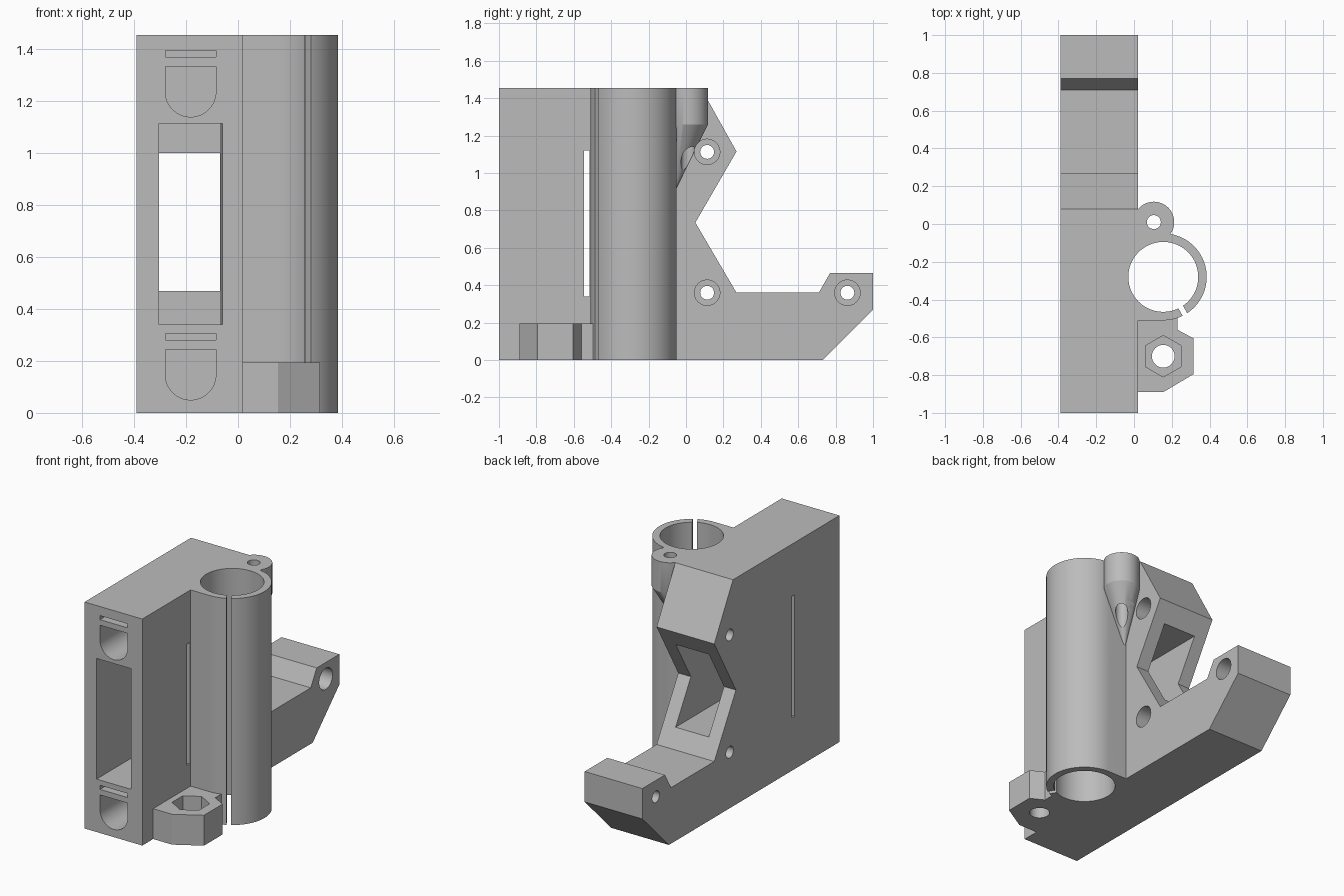
import bpy, bmesh
from math import sin, cos, pi, radians

cube = bpy.data.objects.get("Cube")
if cube:
    bpy.data.objects.remove(cube, do_unlink=True)

grey = bpy.data.materials.new("plain_grey")
grey.use_nodes = True
grey.diffuse_color = (0.5, 0.5, 0.5, 1)
grey.node_tree.nodes["Principled BSDF"].inputs["Base Color"].default_value = (0.5, 0.5, 0.5, 1)

W0, W1, H = -0.39, 0.02, 1.455     # body sides and height
TX, TY = 0.155, -0.28              # tower centre
BX, BY = 0.105, 0.01               # screw boss centre
NX, NY = 0.155, -0.70              # nut trap centre


def circle(cx, cy, r, n=64, start=0.0, sweep=2 * pi):
    steps = n if sweep > 6 else n - 1
    return [(cx + r * cos(start + sweep * i / steps),
             cy + r * sin(start + sweep * i / steps)) for i in range(n)]


def rect(a0, a1, b0, b1):
    return [(a0, b0), (a1, b0), (a1, b1), (a0, b1)]


def prism(name, outline, axis, lo, hi, apex=None):
    """Extrude an outline along an axis; the low end may close to an apex."""
    place = {"X": lambda a, b, t: (t, a, b),
             "Y": lambda a, b, t: (a, t, b),
             "Z": lambda a, b, t: (a, b, t)}[axis]
    bm = bmesh.new()
    low = [bm.verts.new(place(a, b, lo)) for a, b in outline]
    high = [bm.verts.new(place(a, b, hi)) for a, b in outline]
    tip = bm.verts.new(apex) if apex else None
    bm.faces.new(high)
    if not tip:
        bm.faces.new(low)
    for i in range(len(low)):
        j = (i + 1) % len(low)
        bm.faces.new((low[i], low[j], high[j], high[i]))
        if tip:
            bm.faces.new((low[j], low[i], tip))
    bmesh.ops.recalc_face_normals(bm, faces=bm.faces[:])
    mesh = bpy.data.meshes.new(name)
    bm.to_mesh(mesh)
    bm.free()
    mesh.materials.append(grey)
    ob = bpy.data.objects.new(name, mesh)
    bpy.context.collection.objects.link(ob)
    return ob


def combine(base, other, operation):
    mod = base.modifiers.new(other.name, 'BOOLEAN')
    mod.operation, mod.solver, mod.object = operation, 'EXACT', other
    bpy.context.view_layer.objects.active = base
    bpy.ops.object.modifier_apply(modifier=mod.name)
    bpy.data.objects.remove(other, do_unlink=True)


# Main body with notched back and foot arm
bracket = prism("carriage_bracket", [
    (-1, 0), (0.73, 0), (1, 0.27), (1, 0.465), (0.77, 0.465), (0.71, 0.36),
    (0.27, 0.36), (0.05, 0.735), (0.27, 1.115), (0.08, H), (-1, H)], "X", W0, W1)

# Solid parts joined to the body
solids = [
    prism("tower", circle(TX, TY, 0.23, 96), "Z", 0, H),
    prism("tower_web", rect(-0.1, TX, TY - 0.23, TY + 0.23), "Z", 0, H),
    prism("screw_boss", circle(BX, BY, 0.108), "Z", 1.26, H, apex=(0.025, -0.06, 0.9)),
    prism("nut_block", [(-0.05, -0.89), (0.155, -0.89), (0.315, -0.795),
                        (0.315, -0.605), (0.23, -0.56), (0.23, -0.485),
                        (-0.05, -0.485)], "Z", 0, 0.195),
]
for part in solids:
    combine(bracket, part, 'UNION')

# Tower bore and clamp gap
cutters = [prism("bore", circle(TX, TY, 0.185, 96), "Z", -0.1, H + 0.1)]
dx, dy = cos(radians(-60)), sin(radians(-60))
gap = [(TX + r * dx - s * dy, TY + r * dy + s * dx)
       for r, s in ((0.1, -0.014), (0.28, -0.014), (0.28, 0.014), (0.1, 0.014))]
cutters.append(prism("clamp_gap", gap, "Z", -0.1, H + 0.1))

# Adjusting screw hole, nut trap and its bolt hole
cutters += [
    prism("screw_hole", circle(BX, BY, 0.037, 32), "Z", 0.8, H + 0.1),
    prism("nut_trap", circle(NX, NY, 0.11, 6, pi / 2), "Z", 0.08, 0.3),
    prism("bolt_hole", circle(NX, NY, 0.06, 48), "Z", -0.1, 0.3),
]

# Belt pocket, through window and relief slit
cutters += [
    prism("belt_pocket", [(-0.305, -1.1), (-0.058, -1.1), (-0.07, -0.515),
                          (-0.305, -0.515)], "Z", 0.34, 1.115),
    prism("belt_window", rect(-0.305, -0.07, 0.47, 1.0), "Y", -0.6, 0.5),
    prism("relief_slit", rect(-0.545, -0.517, 0.34, 1.12), "X", -0.5, 0.1),
]

# Rod sockets with flat tops, each with a spring slot above
for z in (0.1475, 1.2375):
    socket = circle(-0.1825, z, 0.0975, 33, pi, pi)
    socket += [(-0.085, z + 0.0975), (-0.28, z + 0.0975)]
    cutters.append(prism("rod_socket", socket, "Y", -1.1, -0.07))
    cutters.append(prism("spring_slot", rect(-0.28, -0.085, z + 0.133, z + 0.159),
                         "Y", -1.1, -0.07))

# Motor screw holes with wide head recesses
for y, z in ((0.113, 1.113), (0.113, 0.36), (0.863, 0.36)):
    cutters.append(prism("motor_hole", circle(y, z, 0.037, 32), "X", -0.5, 0.1))
    cutters.append(prism("head_recess", circle(y, z, 0.068, 48), "X", -0.27, 0.4))

for cutter in cutters:
    combine(bracket, cutter, 'DIFFERENCE')

bpy.ops.object.select_all(action='DESELECT')
bracket.select_set(True)
bpy.context.view_layer.objects.active = bracket
bpy.ops.object.shade_smooth_by_angle(angle=radians(25))
